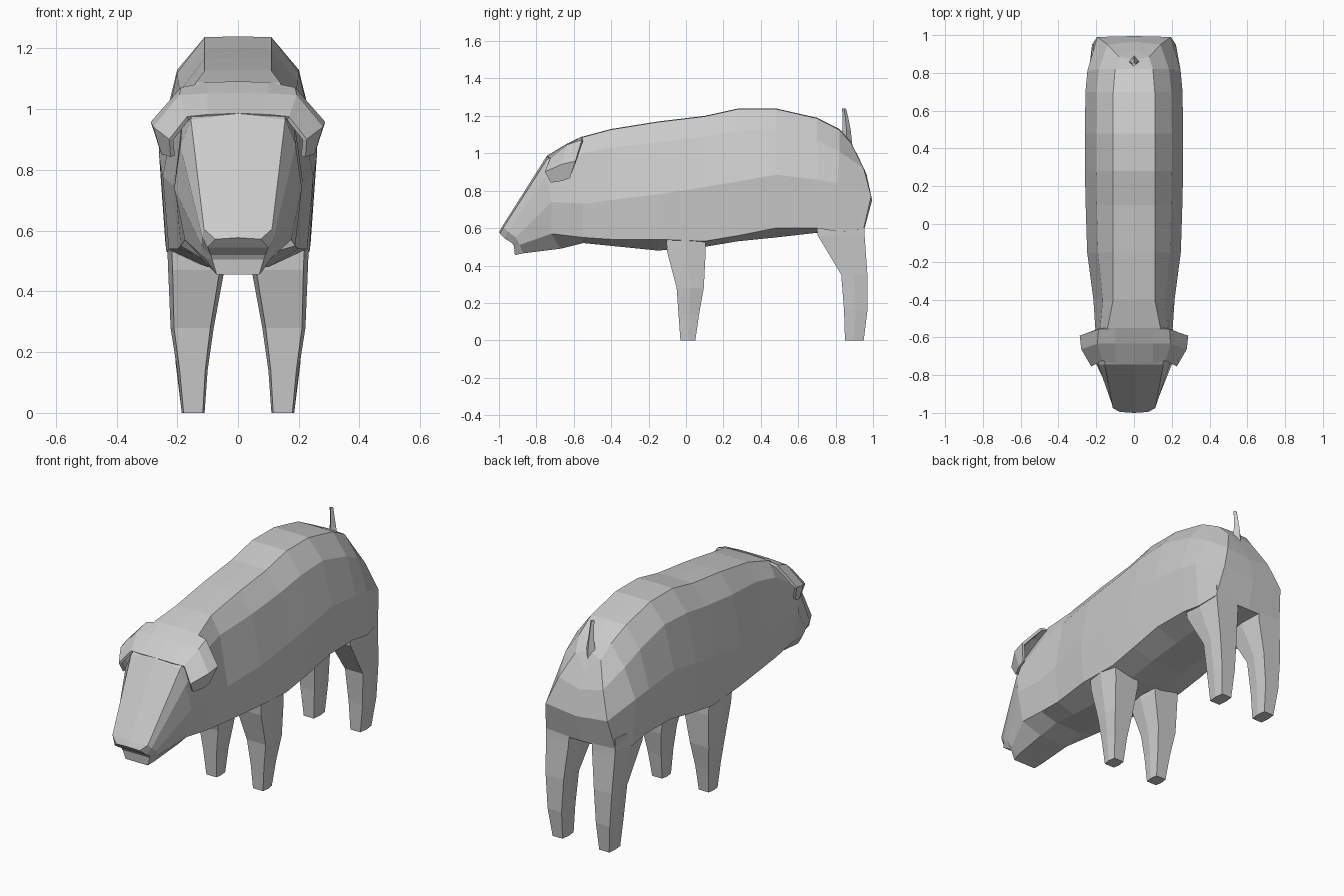
import bpy, bmesh


def loft(name, rings, closed=True, caps=(True, True)):
    """Skin a list of point rings into a flat-shaded mesh object."""
    bm = bmesh.new()
    rows = [[bm.verts.new(p) for p in ring] for ring in rings]
    n = len(rows[0])
    for a, b in zip(rows, rows[1:]):
        for i in range(n if closed else n - 1):
            j = (i + 1) % n
            bm.faces.new((a[i], a[j], b[j], b[i]))
    if caps[0]:
        bm.faces.new(rows[0])
    if caps[1]:
        bm.faces.new(rows[-1])
    bmesh.ops.remove_doubles(bm, verts=bm.verts, dist=0.0005)
    bmesh.ops.recalc_face_normals(bm, faces=bm.faces)
    me = bpy.data.meshes.new(name)
    bm.to_mesh(me)
    bm.free()
    ob = bpy.data.objects.new(name, me)
    bpy.context.collection.objects.link(ob)
    return ob


def full(half):
    """Mirror a half ring (top centre to underside) into a whole ring."""
    return half + [(-x, y, z) for x, y, z in reversed(half[1:])]


# Head: nose pad with recessed mouth, snout rim, cheeks
nose = [(0, -1, .577), (.075, -.995, .572), (.1, -.97, .545),
        (.09, -.93, .52), (.085, -.92, .505), (.07, -.915, .456)]
nose_seam = [(0, y, z) for x, y, z in nose]
snout = [(0, -.985, .605), (.112, -.975, .605), (.118, -.95, .58),
         (.12, -.91, .55), (.11, -.89, .51), (.08, -.87, .465)]
cheek = [(0, -.745, .985), (.155, -.745, .965), (.19, -.745, .88),
         (.21, -.72, .74), (.175, -.72, .57), (.09, -.67, .49)]

# Trunk: y, half width, ridge half width, heights of spine, shoulder, flank, lower side, belly
trunk = [(-.55, .205, .14, 1.09, 1.0, .73, .55, .52),
         (-.4, .215, .11, 1.13, 1.03, .75, .54, .505),
         (-.15, .248, .11, 1.17, 1.06, .78, .54, .48),
         (.1, .256, .11, 1.20, 1.09, .82, .53, .50),
         (.28, .26, .11, 1.24, 1.12, .85, .56, .53),
         (.48, .26, .11, 1.24, 1.13, .885, .6, .55),
         (.7, .257, .11, 1.19, 1.07, .86, .6, .575)]
body = []
for y, w, ridge, spine, *zs in trunk:
    xs = [0, ridge, .77 * w if ridge < .12 else .18, w, .92 * w, .4 * w]
    body.append([(x, y, z) for x, z in zip(xs, [spine, spine - .003] + zs)])

# Rump, closing on a centre seam
rump = [(0, .82, 1.13), (.1, .82, 1.125), (.185, .82, 1.01),
        (.247, .81, .84), (.238, .82, .58), (.1, .8, .58)]
hind = [(0, .87, 1.075), (.08, .885, 1.05), (.14, .95, .92),
        (.195, .99, .77), (.222, .95, .595), (.1, .95, .59)]
seam = [(0, .87, 1.075), (0, .92, .985), (0, .965, .89),
        (0, .995, .75), (0, .955, .6), (0, .95, .59)]
halves = [nose_seam, nose, snout, cheek] + body + [rump, hind, seam]
loft("body", [full(h) for h in halves], caps=(False, False))

# Legs: z, front y, back y, inner x, outer x
legs = {
    "front_leg": [(.6, -.11, .1, .05, .235), (.47, -.1, .105, .045, .23),
                  (.28, -.05, .095, .08, .222), (.14, -.04, .07, .1, .2),
                  (0, -.03, .05, .11, .185)],
    "hind_leg": [(.66, .69, .95, .06, .234), (.56, .705, .955, .06, .232),
                 (.35, .83, .97, .085, .22), (.16, .845, .97, .1, .205),
                 (0, .85, .95, .11, .185)],
}
for name, levels in legs.items():
    for side, s in (("left", 1), ("right", -1)):
        rings = []
        for z, y0, y1, x0, x1 in levels:
            d, ym = (x1 - x0) * .08, (y0 + y1) / 2
            rings.append([(s * x, y, z) for x, y in (
                (x0 + d, y0), (x1 - d, y0), (x1, ym),
                (x1 - d, y1), (x0 + d, y1), (x0, ym))])
        loft(f"{name}_{side}", rings)

# Brow flap running across the crown and folding down into both ears
half_flap = [[(0, -.55, 1.084), (0, -.63, 1.046), (0, -.74, .98)],
             [(.1, -.55, 1.082), (.1, -.63, 1.045), (.1, -.735, .976)],
             [(.185, -.555, 1.065), (.19, -.63, 1.04), (.165, -.72, .97)],
             [(.28, -.59, .955), (.272, -.66, .94), (.22, -.75, .9)],
             [(.25, -.62, .87), (.245, -.66, .855), (.215, -.72, .845)]]
other = [[(-x, y, z) for x, y, z in row] for row in reversed(half_flap[1:])]
ears = loft("brow_and_ears", other + half_flap, closed=False, caps=(False, False))
mod = ears.modifiers.new("thickness", 'SOLIDIFY')
mod.thickness, mod.offset = .016, 0

# Upright tail: y centre, z, half width, half depth
tail = [(.86, 1.04, .035, .03), (.858, 1.13, .02, .022),
        (.852, 1.19, .014, .016), (.845, 1.24, .012, .01)]
loft("tail", [[(-w, y, z), (0, y - d, z), (w, y, z), (0, y + d, z)]
              for y, z, w, d in tail])
